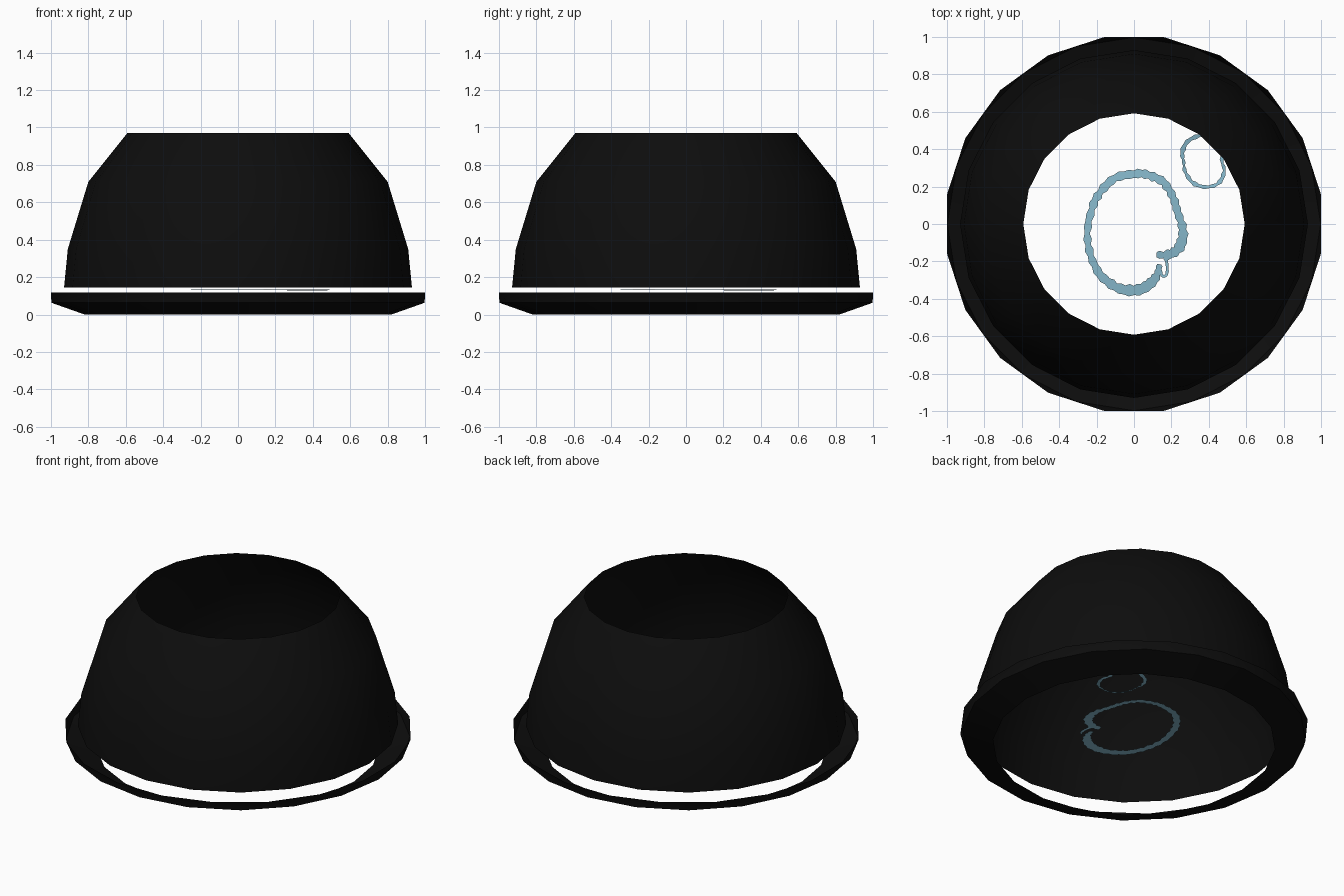
import bpy, bmesh, math, random
from mathutils import Vector

if "Cube" in bpy.data.objects:
    bpy.data.objects.remove(bpy.data.objects["Cube"])

random.seed(4)
SIDES = 20


def material(name, rgb):
    m = bpy.data.materials.new(name)
    m.diffuse_color = (*rgb, 1)
    m.use_nodes = True
    m.node_tree.nodes["Principled BSDF"].inputs["Base Color"].default_value = m.diffuse_color
    return m


black = material("black", (0.004, 0.004, 0.004))
blue = material("pale blue", (0.24, 0.48, 0.60))


def finish(name, bm, mat, smooth=False):
    me = bpy.data.meshes.new(name)
    bm.to_mesh(me)
    bm.free()
    me.materials.append(mat)
    ob = bpy.data.objects.new(name, me)
    bpy.context.collection.objects.link(ob)
    if smooth:
        bpy.ops.object.select_all(action='DESELECT')
        ob.select_set(True)
        bpy.context.view_layer.objects.active = ob
        bpy.ops.object.shade_smooth_by_angle(angle=math.radians(30))
    return ob


def band(name, rings, mat):
    """Open shell through rings of (radius, height, turn in degrees)."""
    bm = bmesh.new()
    loops = []
    for r, z, turn in rings:
        angles = [math.tau * i / SIDES + math.radians(turn) for i in range(SIDES)]
        loops.append([bm.verts.new((r * math.cos(a), r * math.sin(a), z)) for a in angles])
    for k in range(len(loops) - 1):
        lo, hi = loops[k], loops[k + 1]
        twisted = rings[k][2] != rings[k + 1][2]
        for i in range(SIDES):
            j = (i + 1) % SIDES
            if twisted:
                bm.faces.new((lo[i], lo[j], hi[i]))
                bm.faces.new((lo[j], hi[j], hi[i]))
            else:
                bm.faces.new((lo[i], lo[j], hi[j], hi[i]))
    return finish(name, bm, mat, True)


def ribbon(name, pts, z, closed=False, rough=0.006, steps=4):
    """Flat ragged strip along a smooth path of (x, y, width)."""
    n = len(pts)
    P = [Vector(p) for p in pts]

    def at(i):
        return P[i % n] if closed else P[max(0, min(n - 1, i))]

    path = []
    for i in range(n if closed else n - 1):
        a, b, c, d = at(i - 1), at(i), at(i + 1), at(i + 2)
        for s in range(steps):
            t = s / steps
            path.append(0.5 * (2 * b + (c - a) * t + (2 * a - 5 * b + 4 * c - d) * t * t
                               + (3 * b - a - 3 * c + d) * t ** 3))
    if not closed:
        path.append(P[-1])
    m = len(path)
    bm = bmesh.new()
    rows = []
    for i, p in enumerate(path):
        prev = path[(i - 1) % m] if closed else path[max(0, i - 1)]
        nxt = path[(i + 1) % m] if closed else path[min(m - 1, i + 1)]
        d = (nxt - prev).xy.normalized()
        side = Vector((-d.y, d.x))
        row = []
        for sgn in (1, -1):
            w = p.z / 2 + rough * ((1 if i % 2 else -1) * 0.6 + random.uniform(-.4, .4))
            q = p.xy + side * sgn * w
            row.append(bm.verts.new((q.x, q.y, z + 0.002 * sgn)))
        rows.append(row)
    for i in range(m if closed else m - 1):
        (a, b), (c, d) = rows[i], rows[(i + 1) % m]
        bm.faces.new((a, b, d, c))
    bmesh.ops.recalc_face_normals(bm, faces=bm.faces)
    if sum(f.normal.z for f in bm.faces) < 0:
        bmesh.ops.reverse_faces(bm, faces=bm.faces)
    return finish(name, bm, mat=blue)


# Dome wall, open at both ends
band("dome_wall", [(0.93, 0.145, 0), (0.91, 0.35, 0), (0.80, 0.71, 0), (0.592, 0.97, 0)], black)

# Flared base rim, open in the middle
band("base_rim", [(0.82, 0.0, 0), (0.998, 0.063, 0), (1.012, 0.117, 9)], black)

# Large loop, nearly closed
ribbon("large_loop", [
    (.12, -.165, .035), (.20, -.16, .05), (.25, -.11, .055), (.262, -.03, .045),
    (.235, .06, .04), (.21, .14, .04), (.16, .22, .045), (.08, .262, .045),
    (0, .268, .045), (-.10, .245, .045), (-.18, .17, .04), (-.225, .08, .04),
    (-.25, -.05, .038), (-.232, -.17, .04), (-.18, -.27, .045), (-.10, -.335, .05),
    (0, -.355, .06), (.08, -.325, .055), (.125, -.27, .04), (.135, -.215, .025)], 0.132)

# Small hook that bridges the gap in the large loop
ribbon("loop_hook", [
    (.165, -.18, .02), (.176, -.21, .015), (.176, -.265, .015),
    (.155, -.28, .015), (.137, -.25, .015)], 0.132, rough=0.001)

# Small loop
ribbon("small_loop", [
    (.258, .38, .022), (.285, .44, .024), (.355, .473, .018), (.43, .465, .016),
    (.475, .42, .016), (.468, .345, .015), (.482, .285, .018), (.46, .225, .022),
    (.40, .198, .018), (.325, .213, .022), (.277, .27, .018), (.265, .33, .014)],
    0.131, closed=True, rough=0.004, steps=3)
